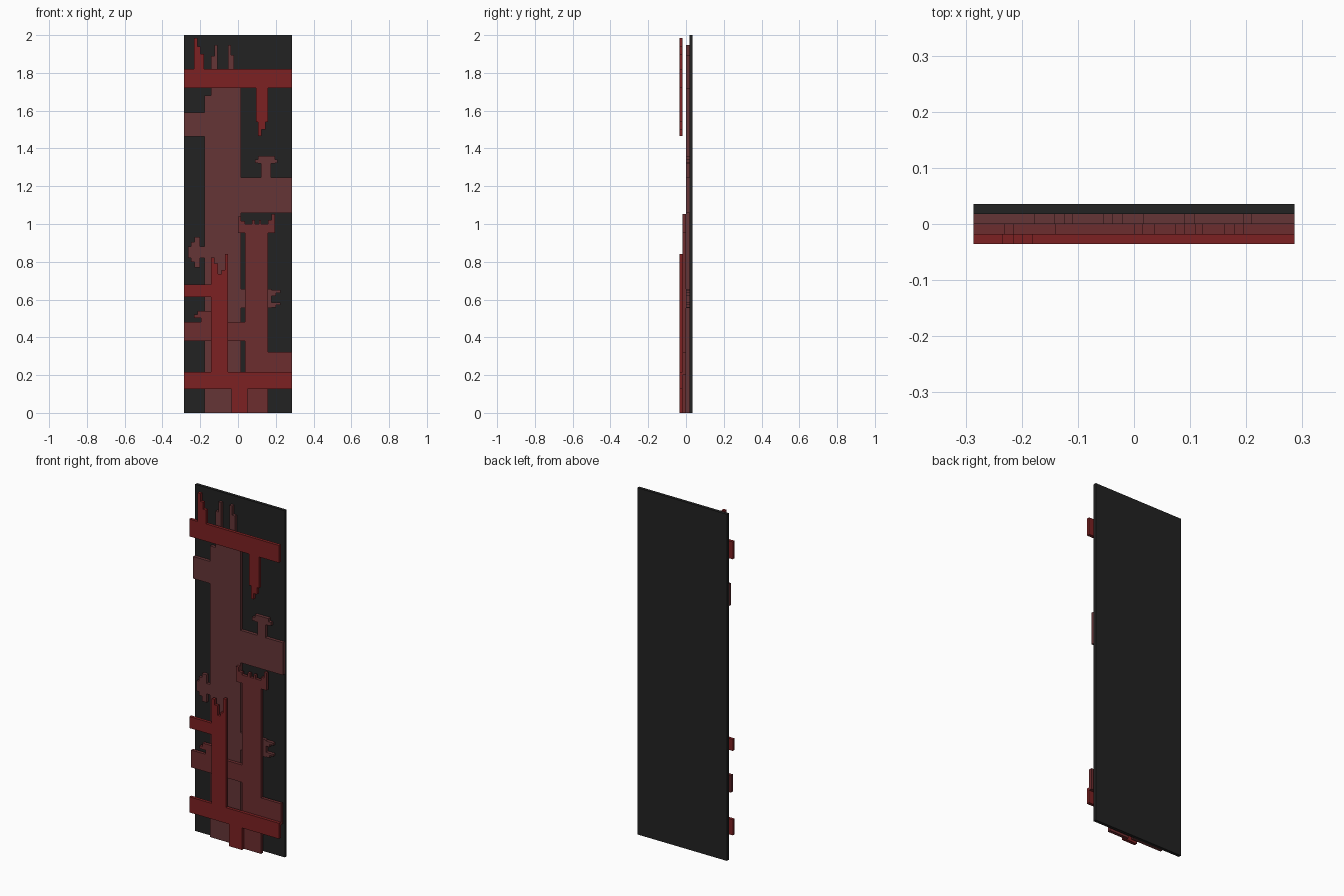
import bpy, bmesh

HALF = 0.286          # half width of the panel
T = 0.0178            # thickness of every layer


def material(name, rgb):
    m = bpy.data.materials.new(name)
    m.diffuse_color = (*rgb, 1)
    return m


def layer(name, mat, y_back, rects):
    """Union of rectangles (x0, x1, z0, z1), extruded forward by T."""
    xs = sorted({v for r in rects for v in r[:2]})
    zs = sorted({v for r in rects for v in r[2:]})
    bm = bmesh.new()
    verts = {}

    def vert(i, j):
        if (i, j) not in verts:
            verts[i, j] = bm.verts.new((xs[i], y_back - T, zs[j]))
        return verts[i, j]

    for i in range(len(xs) - 1):
        for j in range(len(zs) - 1):
            cx, cz = (xs[i] + xs[i + 1]) / 2, (zs[j] + zs[j + 1]) / 2
            if any(a < cx < b and c < cz < d for a, b, c, d in rects):
                bm.faces.new((vert(i, j), vert(i + 1, j),
                              vert(i + 1, j + 1), vert(i, j + 1)))
    ext = bmesh.ops.extrude_face_region(bm, geom=bm.faces[:], use_keep_orig=True)
    moved = [g for g in ext["geom"] if isinstance(g, bmesh.types.BMVert)]
    bmesh.ops.translate(bm, verts=moved, vec=(0, T, 0))
    bmesh.ops.recalc_face_normals(bm, faces=bm.faces[:])
    me = bpy.data.meshes.new(name)
    bm.to_mesh(me)
    bm.free()
    me.materials.append(mat)
    ob = bpy.data.objects.new(name, me)
    bpy.context.collection.objects.link(ob)
    return ob


black = material("charcoal", (0.016, 0.016, 0.016))
dusty = material("dusty_red", (0.130, 0.035, 0.037))
brick = material("brick_red", (0.152, 0.026, 0.028))
deep = material("deep_red", (0.200, 0.015, 0.016))

# Backing panel
layer("backing_panel", black, 2 * T, [(-HALF, HALF, 0, 2)])

# Rear pattern layer
layer("rear_pattern", dusty, T, [
    (-0.178, 0.017, 0, 1.68), (-0.143, 0.017, 1.6, 1.72),        # trunk
    (-0.143, -0.02, 1.68, 1.76),
    (-0.143, -0.109, 1.7, 1.89), (-0.125, -0.109, 1.8, 1.948),   # top spikes
    (-0.054, -0.02, 1.7, 1.895), (-0.054, -0.038, 1.8, 1.948),
    (-HALF, -0.178, 1.463, 1.59),                                # left arm
    (0.017, HALF, 1.058, 1.245),                                 # right arm
    (0.123, 0.175, 1.24, 1.34), (0.107, 0.195, 1.32, 1.36),      # right bud
    (0.09, 0.21, 1.322, 1.342),
    (-0.265, -0.178, 0.82, 0.88), (-0.25, -0.2, 0.8, 0.905),     # left bud
    (-0.23, -0.2, 0.77, 0.93),
    (0.017, 0.178, 0.555, 0.655),                                # right tines
    (0.16, 0.225, 0.635, 0.65), (0.16, 0.2, 0.62, 0.65),
    (0.16, 0.225, 0.572, 0.585), (0.16, 0.2, 0.558, 0.58),
])

# Middle pattern layer
layer("middle_pattern", brick, 0, [
    (0.037, 0.16, 0, 0.96),                                      # column
    (0.0, 0.195, 0.952, 1.0),                                    # head
    (0.0, 0.016, 0.99, 1.04), (0.016, 0.037, 0.99, 1.015),
    (0.073, 0.09, 0.99, 1.022), (0.11, 0.123, 0.99, 1.022),
    (0.16, 0.195, 0.99, 1.02), (0.178, 0.195, 1.0, 1.053),
    (0.16, HALF, 0.2, 0.323),                                    # right arm
    (-HALF, 0.037, 0.38, 0.48),                                  # left arm
    (-0.195, -0.14, 0.48, 0.515), (-0.232, -0.14, 0.503, 0.52),  # small twig
    (-0.215, -0.14, 0.515, 0.54),
])

# Front pattern layer
layer("front_pattern", deep, -T, [
    (-HALF, HALF, 0.127, 0.217), (-0.034, 0.05, 0, 0.13),        # low bar, foot
    (-0.143, -0.053, 0.2, 0.735),                                # column
    (-0.143, -0.125, 0.7, 0.822), (-0.125, -0.107, 0.7, 0.79),
    (-0.088, -0.053, 0.7, 0.757), (-0.07, -0.053, 0.7, 0.842),
    (-HALF, -0.143, 0.614, 0.68),                                # left arm
    (-HALF, HALF, 1.72, 1.82),                                   # top bar
    (-0.234, -0.215, 1.8, 1.985), (-0.215, -0.198, 1.8, 1.94),   # top spikes
    (-0.198, -0.18, 1.8, 1.9),
    (0.095, 0.16, 1.54, 1.73), (0.107, 0.145, 1.5, 1.55),        # hanging drop
    (0.107, 0.125, 1.466, 1.51),
])
